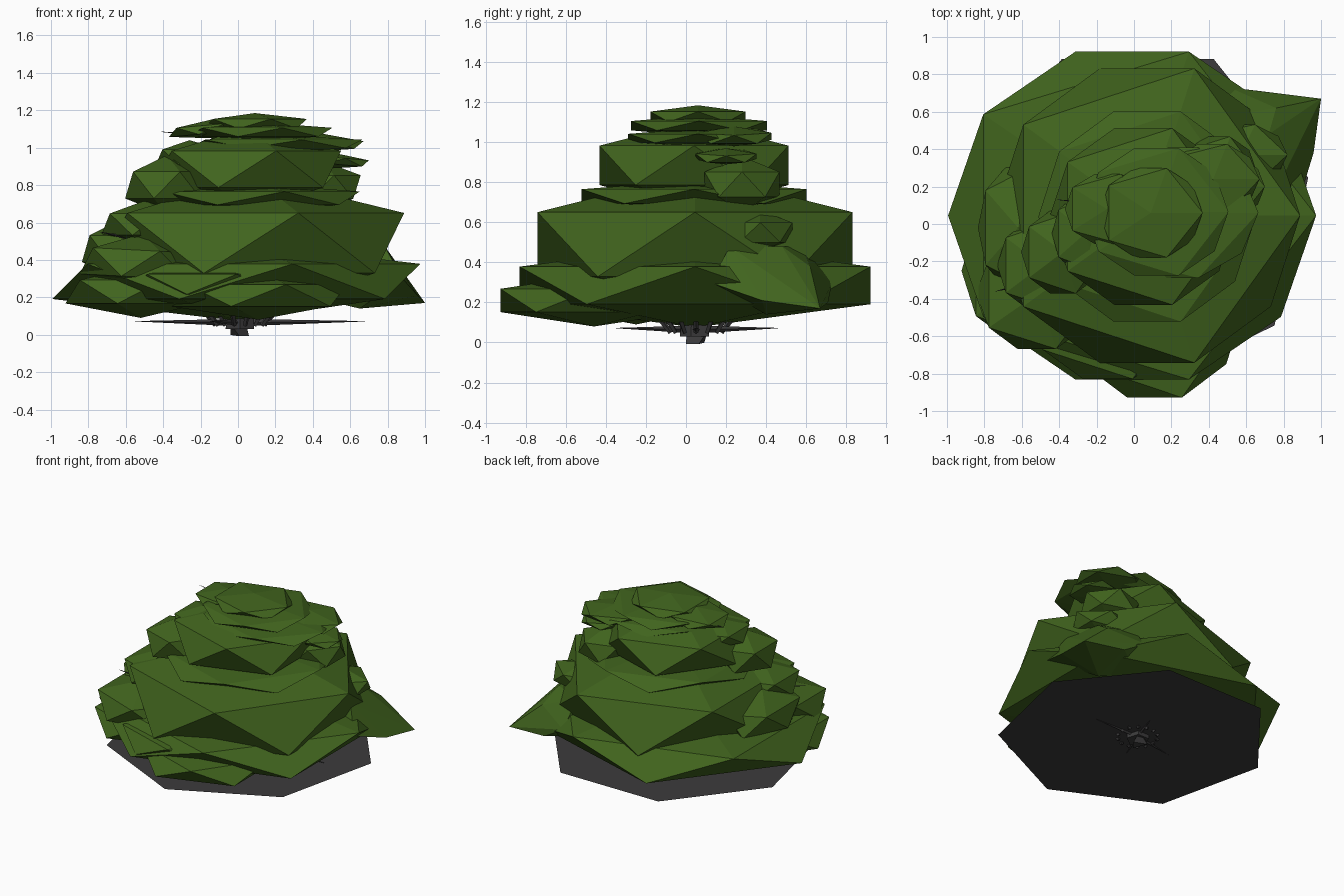
import bpy, bmesh, math
from mathutils import Vector, Matrix

if "Cube" in bpy.data.objects:
    bpy.data.objects.remove(bpy.data.objects["Cube"])


def material(name, rgb):
    m = bpy.data.materials.new(name)
    m.diffuse_color = (*rgb, 1)
    m.use_nodes = True
    m.node_tree.nodes["Principled BSDF"].inputs["Base Color"].default_value = m.diffuse_color
    return m


GREEN = material("leaf_green", (0.052, 0.127, 0.0125))
GREY = material("bark_grey", (0.045, 0.044, 0.045))


def finish(name, bm, mat):
    bmesh.ops.recalc_face_normals(bm, faces=bm.faces)
    me = bpy.data.meshes.new(name)
    bm.to_mesh(me)
    bm.free()
    me.materials.append(mat)
    ob = bpy.data.objects.new(name, me)
    bpy.context.collection.objects.link(ob)
    return ob


# Faceted leaf clump: a squashed twenty-sided solid
def clump(name, centre, radii, tilt=0):
    bm = bmesh.new()
    bmesh.ops.create_icosphere(bm, subdivisions=1, radius=1)
    mat = (Matrix.Translation(centre)
           @ Matrix.Rotation(math.radians(tilt), 4, 'Y')
           @ Matrix.Diagonal((*radii, 1)))
    bmesh.ops.transform(bm, matrix=mat, verts=bm.verts)
    return finish(name, bm, GREEN)


# Tapered branch between two points
def branch(name, a, b, r1, r2, sides=4):
    a, b = Vector(a), Vector(b)
    d = b - a
    bm = bmesh.new()
    bmesh.ops.create_cone(bm, cap_ends=True, segments=sides,
                          radius1=r1, radius2=r2, depth=d.length)
    mat = Matrix.Translation((a + b) / 2) @ d.to_track_quat('Z', 'Y').to_matrix().to_4x4()
    bmesh.ops.transform(bm, matrix=mat, verts=bm.verts)
    return finish(name, bm, GREY)


# Main tiers, bottom to top
tiers = [
    ((-0.01, 0.045, 0.285), (1.10, 1.03, 0.21)),
    ((0.07, 0.045, 0.49), (0.915, 0.925, 0.36)),
    ((0.07, 0.04, 0.73), (0.65, 0.66, 0.08)),
    ((0.05, 0.04, 0.885), (0.56, 0.555, 0.22)),
    ((0.20, 0.06, 1.02), (0.52, 0.41, 0.05)),
    ((0.12, 0.065, 1.083), (0.43, 0.40, 0.052)),
    ((0.09, 0.06, 1.128), (0.31, 0.28, 0.057)),
]
for i, (c, r) in enumerate(tiers):
    clump(f"leaf_tier_{i + 1}", c, r)

# Clumps climbing the front left side
left = [
    ((-0.52, -0.25, 0.23), (0.45, 0.46, 0.14), 0),
    ((-0.52, -0.37, 0.38), (0.36, 0.35, 0.16), 3),
    ((-0.62, -0.02, 0.46), (0.24, 0.38, 0.16), 0),
    ((-0.49, -0.22, 0.59), (0.27, 0.28, 0.13), 0),
    ((-0.38, -0.15, 0.80), (0.25, 0.26, 0.16), 0),
    ((-0.26, -0.05, 0.95), (0.20, 0.24, 0.09), 0),
    ((-0.14, 0.08, 1.10), (0.26, 0.22, 0.05), -5),
]
for i, (c, r, t) in enumerate(left):
    clump(f"left_clump_{i + 1}", c, r, t)

# Drooping wedge of leaves at the back right
bm = bmesh.new()
for p in [(1.0, 0.67, 0.17), (0.96, 0.38, 0.21), (0.68, 0.71, 0.2),
          (0.51, 0.73, 0.3), (0.88, 0.12, 0.3), (0.78, 0.22, 0.48),
          (0.72, 0.48, 0.48), (0.5, 0.58, 0.48), (0.76, 0.62, 0.38),
          (0.4, 0.3, 0.45), (0.65, 0.4, 0.14), (0.4, 0.5, 0.2)]:
    bm.verts.new(p)
bmesh.ops.convex_hull(bm, input=bm.verts)
finish("drooping_wedge", bm, GREEN)

# Clumps climbing the back right side
right = [
    ((0.57, 0.37, 0.55), (0.28, 0.19, 0.11), 0),
    ((0.45, 0.28, 0.79), (0.23, 0.22, 0.14), 0),
    ((0.52, 0.20, 0.93), (0.20, 0.18, 0.04), 5),
    ((0.42, 0.24, 1.03), (0.28, 0.22, 0.05), 4),
]
for i, (c, r, t) in enumerate(right):
    clump(f"right_clump_{i + 1}", c, r, t)

# Low skirt clumps at the front
clump("front_skirt", (0.11, -0.46, 0.21), (0.53, 0.55, 0.13))
clump("front_left_skirt", (-0.14, -0.42, 0.27), (0.48, 0.48, 0.12))

# Flat seven-sided base sheet
bm = bmesh.new()
ring = [bm.verts.new((0.02 + 0.935 * math.cos(t), 0.04 + 0.935 * math.sin(t), 0.06))
        for t in (math.radians(270) + k * math.tau / 7 for k in range(7))]
bm.faces.new(ring)
finish("base_sheet", bm, GREY)

# Trunk with a pointed foot, and the fan of thin roots around it
hub = Vector((0.01, 0.05, 0))
branch("trunk", hub + Vector((0, 0, 0.03)), hub + Vector((0, 0, 0.5)), 0.08, 0.05, 5)
branch("trunk_foot", hub + Vector((0, 0, 0.04)), hub + Vector((-0.05, 0.04, 0.0)), 0.07, 0.002, 5)
for k in range(14):
    a = k * math.tau / 14
    d = Vector((math.cos(a), math.sin(a), 0))
    branch(f"root_{k + 1}", hub + d * 0.13 + Vector((0, 0, 0.05)),
           hub + d * 0.25 + Vector((0, 0, 0.2)), 0.012, 0.016)

# Long low spikes lying along the base
for i, tip in enumerate([(0.68, 0.05), (-0.55, -0.05), (0.15, 0.46), (-0.15, -0.35)]):
    branch(f"low_spike_{i + 1}", hub + Vector((0, 0, 0.065)), (*tip, 0.072), 0.02, 0.001)

# Twig tips poking out of the leaves
branch("upper_twig", (-0.1, 0.1, 1.06), (-0.41, 0.13, 1.085), 0.012, 0.001)
branch("side_twig", (-0.5, -0.3, 0.5), (-0.74, -0.36, 0.55), 0.015, 0.001)
